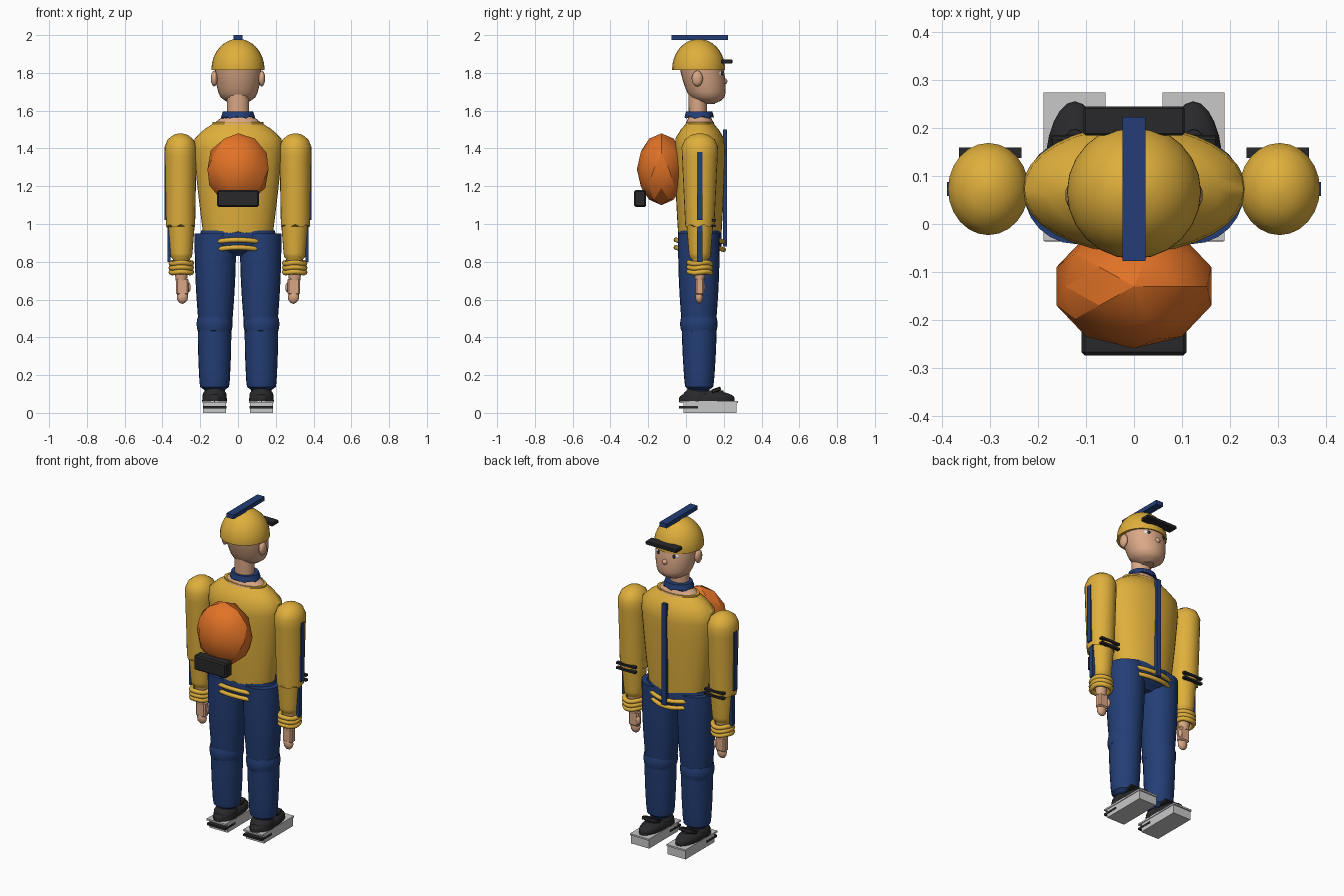
import bpy, bmesh, math
from mathutils import Matrix, Vector

cube = bpy.data.objects.get("Cube")
if cube:
    bpy.data.objects.remove(cube, do_unlink=True)


def material(name, red, green, blue):
    colour = (red, green, blue, 1)
    mat = bpy.data.materials.new(name)
    mat.use_nodes = True
    mat.diffuse_color = colour
    mat.node_tree.nodes["Principled BSDF"].inputs["Base Color"].default_value = colour
    return mat


YELLOW = material("yellow cloth", .74, .43, .045)
BLUE = material("navy blue", .017, .048, .18)
ORANGE = material("orange pack", .76, .17, .02)
SKIN = material("skin", .7, .39, .24)
BLACK = material("black rubber", .022, .022, .024)
GREY = material("light grey sole", .58, .58, .58)
WHITE = material("eye white", .85, .85, .85)
AXIS = .073  # depth of the body axis


def finish(name, bm, mat, angle=40):
    bmesh.ops.recalc_face_normals(bm, faces=bm.faces)
    mesh = bpy.data.meshes.new(name)
    bm.to_mesh(mesh)
    bm.free()
    mesh.materials.append(mat)
    for face in mesh.polygons:
        face.use_smooth = True
    mesh.set_sharp_from_angle(angle=math.radians(angle))
    bpy.context.collection.objects.link(bpy.data.objects.new(name, mesh))


def bridge(bm, loops):
    """Join neighbouring vertex loops with quads."""
    for lower, upper in zip(loops, loops[1:]):
        count = len(lower)
        for i in range(count):
            j = (i + 1) % count
            bm.faces.new((lower[i], lower[j], upper[j], upper[i]))


def tube(name, mat, x, low, high, bottom, top, y=AXIS, lean=0, swell=0,
         base=0, dome=0, neck=.1, ragged=0, steps=12, sides=24):
    """Elliptical body from bottom to top radii; base and dome are the heights of
    its rounded ends, neck the least scale there, ragged the wave of its hem."""
    bm = bmesh.new()
    loops = []
    for k in range(steps + 1):
        t = (1 - math.cos(math.pi * k / steps)) / 2
        z = low + (high - low) * t
        scale = 1
        for height, distance in ((base, z - low), (dome, high - z)):
            if distance < height:
                scale *= max(neck, math.sqrt(1 - (1 - distance / height) ** 2))
        rx, ry = ((a + (b - a) * t + swell * math.sin(math.pi * t)) * scale
                  for a, b in zip(bottom, top))
        loop = []
        for i in range(sides):
            a = math.tau * i / sides
            wave = ragged * math.sin(a * 7) if k == 0 else 0
            loop.append(bm.verts.new((x + rx * math.cos(a),
                                      y + lean * t + ry * math.sin(a), z + wave)))
        loops.append(loop)
    bridge(bm, loops)
    bm.faces.new(loops[0])
    bm.faces.new(loops[-1])
    finish(name, bm, mat)


def ring(name, mat, centre, rx, ry, thick, wobble, sides=24, section=8):
    """Elliptical hoop with a slightly wavy height."""
    bm = bmesh.new()
    loops = []
    for i in range(sides):
        a = math.tau * i / sides
        loop = []
        for j in range(section):
            b = math.tau * j / section
            out = thick * math.cos(b)
            offset = Vector(((rx + out) * math.cos(a), (ry + out) * math.sin(a),
                             thick * math.sin(b) + wobble * math.sin(a * 3)))
            loop.append(bm.verts.new(Vector(centre) + offset))
        loops.append(loop)
    bridge(bm, loops + loops[:1])
    finish(name, bm, mat, 60)


def box(name, mat, centre, size, bevel=0, tilt=0):
    bm = bmesh.new()
    place = Matrix.Translation(centre) @ Matrix.Rotation(tilt, 4, 'X')
    bmesh.ops.create_cube(bm, size=1, matrix=place @ Matrix.Diagonal((*size, 1)))
    if bevel:
        bmesh.ops.bevel(bm, geom=bm.edges[:], offset=bevel, segments=1, affect='EDGES')
    finish(name, bm, mat, 25)


def ball(name, mat, centre, radii, angle=40):
    bm = bmesh.new()
    place = Matrix.Translation(centre) @ Matrix.Diagonal((*radii, 1))
    bmesh.ops.create_icosphere(bm, subdivisions=2, radius=1, matrix=place)
    finish(name, bm, mat, angle)


# Torso and neck
tube("shirt", YELLOW, 0, .95, 1.54, (.185, .115), (.245, .135),
     swell=.005, dome=.12, neck=.55, ragged=.01, sides=32)
tube("neck_base", SKIN, 0, 1.5, 1.585, (.17, .09), (.06, .05))
tube("neck", SKIN, 0, 1.56, 1.7, (.058, .048), (.058, .05), y=.063)
tube("collar", BLUE, 0, 1.565, 1.595, (.09, .078), (.08, .07), y=.07, ragged=.008)
box("chest_strap", BLUE, (0, .207, 1.19), (.03, .02, .62))

# Hips and belts
tube("hips", BLUE, 0, .83, .965, (.21, .108), (.195, .114), swell=.005,
     base=.06, neck=.5, sides=32)
for label, z, reach in (("lower", .87, .165), ("upper", .91, .177)):
    ring(label + "_belt", YELLOW, (0, AXIS, z), reach, .126, .013, .006)

# Head and cap
tube("head", SKIN, 0, 1.635, 1.88, (.085, .085), (.122, .112), y=.12, lean=-.048,
     swell=.014, base=.05, neck=.4)
tube("cap", YELLOW, 0, 1.815, 1.98, (.14, .14), (.14, .14), y=.067, dome=.16)
box("crest", BLUE, (0, AXIS, 1.987), (.048, .3, .026))
box("brim", BLACK, (0, .215, 1.86), (.21, .06, .022), bevel=.004)
ball("nose", SKIN, (0, .2, 1.755), (.018, .02, .018))

# Backpack
ball("backpack", ORANGE, (0, -.13, 1.29), (.17, .13, .19), angle=22)
box("backpack_pouch", BLACK, (0, -.243, 1.135), (.22, .064, .09), bevel=.008)

# Paired parts
for side, s in (("left_", 1), ("right_", -1)):
    # Face
    ball(side + "ear", SKIN, (s * .126, .06, 1.77), (.018, .03, .043))
    ball(side + "eye", WHITE, (s * .05, .172, 1.795), (.028, .02, .021))
    ball(side + "pupil", BLACK, (s * .05, .188, 1.795), (.013, .008, .013))

    # Arm
    arm = s * .3
    tube(side + "upper_arm", YELLOW, s * .304, .99, 1.48, (.077, .077), (.086, .1),
         dome=.08, ragged=.008)
    tube(side + "forearm", YELLOW, arm, .81, 1.05, (.056, .055), (.075, .075),
         base=.02, neck=.8)
    for i, label in enumerate(("lower", "middle", "upper")):
        ring(side + label + "_cuff", YELLOW, (arm, AXIS, .745 + i * .024),
             .054, .058, .014, .003)
    box(side + "upper_arm_stripe", BLUE, (s * .381, AXIS, 1.2), (.018, .03, .36))
    box(side + "forearm_stripe", BLUE, (s * .366, AXIS, .91), (.016, .03, .22))
    for label, z in (("lower", .99), ("upper", 1.02)):
        box(side + label + "_arm_band", BLACK, (arm, .149, z), (.13, .022, .012))

    # Hand
    tube(side + "wrist", SKIN, arm, .7, .82, (.03, .024), (.042, .042))
    box(side + "palm", SKIN, (s * .295, AXIS, .67), (.064, .043, .09), bevel=.008)
    ball(side + "fingers", SKIN, (s * .294, .07, .615), (.031, .021, .038))
    ball(side + "thumb", SKIN, (s * .262, .088, .665), (.012, .014, .027))

    # Leg
    leg = s * .124
    tube(side + "thigh", BLUE, s * .12, .46, .95, (.088, .09), (.11, .11), y=.068, swell=.006)
    tube(side + "knee", BLUE, leg, .435, .505, (.09, .094), (.09, .094), y=.068,
         swell=.005, ragged=.008)
    tube(side + "shin", BLUE, leg, .115, .46, (.077, .074), (.089, .093), y=.07,
         swell=.003, base=.03, neck=.7)

    # Shoe and sole
    tube(side + "ankle", BLACK, leg, .06, .13, (.066, .085), (.06, .065), y=.06,
         dome=.03, neck=.8)
    tube(side + "shoe", BLACK, leg, .058, .118, (.062, .146), (.062, .146), y=.11,
         dome=.04, neck=.6)
    box(side + "shoe_strap", BLACK, (leg, .16, .122), (.1, .05, .02), bevel=.004, tilt=.35)
    box(side + "sole", GREY, (leg, .128, .027), (.122, .28, .054))
    box(side + "sole_rim", GREY, (leg, .12, .057), (.13, .31, .01))
    box(side + "heel_strip", BLACK, (leg, .013, .03), (.125, .1, .013))
